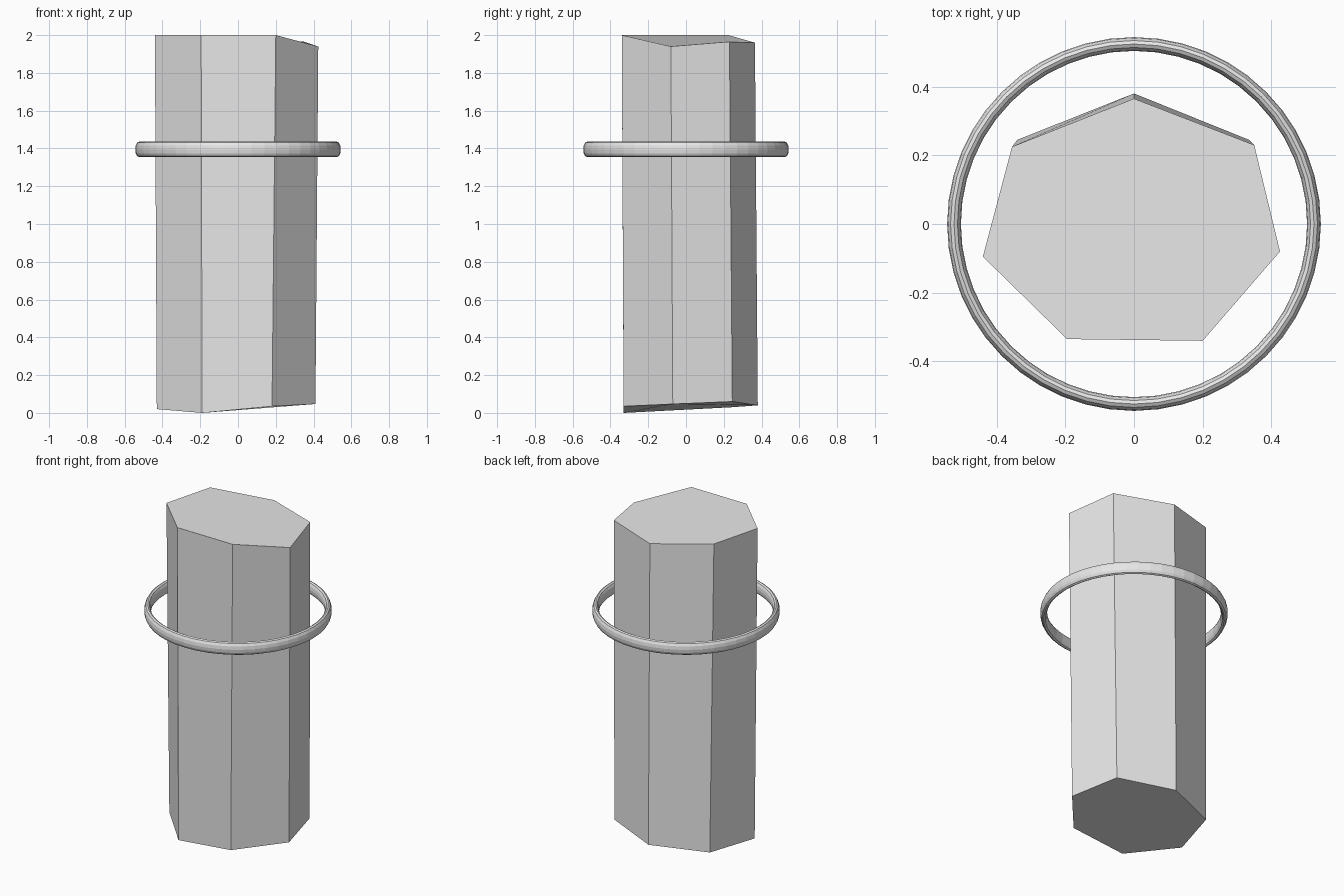
import bpy
import bmesh

default_cube = bpy.data.objects.get("Cube")
if default_cube:
    bpy.data.objects.remove(default_cube, do_unlink=True)


def make_material(name, value):
    material = bpy.data.materials.new(name)
    material.use_nodes = True
    colour = (value, value, value, 1)
    material.diffuse_color = colour
    material.node_tree.nodes["Principled BSDF"].inputs["Base Color"].default_value = colour
    return material


def make_column(name, bottom_outline, top_outline, material):
    """Join two matching outlines into a closed, flat-faced prism."""
    bm = bmesh.new()
    bottom = [bm.verts.new(point) for point in bottom_outline]
    top = [bm.verts.new(point) for point in top_outline]
    count = len(bottom)
    for i in range(count):
        j = (i + 1) % count
        bm.faces.new((bottom[i], bottom[j], top[j], top[i]))
    bm.faces.new(top)
    bm.faces.new(list(reversed(bottom)))
    bmesh.ops.recalc_face_normals(bm, faces=bm.faces)
    mesh = bpy.data.meshes.new(name)
    bm.to_mesh(mesh)
    bm.free()
    mesh.materials.append(material)
    column = bpy.data.objects.new(name, mesh)
    bpy.context.collection.objects.link(column)
    return column


grey = make_material("light_grey", 0.8)

# Seven-sided column with slightly tilted ends, outlines counter-clockwise from the back
bottom_outline = [
    (0, 0.38, 0.04), (-0.34, 0.245, 0.03), (-0.43, -0.08, 0.02), (-0.19, -0.33, 0),
    (0.18, -0.33, 0.035), (0.41, -0.07, 0.047), (0.335, 0.245, 0.06),
]
top_outline = [
    (0, 0.365, 1.96), (-0.355, 0.225, 2), (-0.44, -0.095, 2), (-0.195, -0.335, 2),
    (0.2, -0.34, 2), (0.425, -0.08, 1.94), (0.35, 0.23, 1.965),
]
make_column("column", bottom_outline, top_outline, grey)

# Floating ring, taller than it is thick
bpy.ops.mesh.primitive_torus_add(
    major_segments=48, minor_segments=12,
    major_radius=0.524, minor_radius=0.02, location=(0, 0, 1.395),
)
ring = bpy.context.object
ring.name = "ring"
ring.scale.z = 2.05
bpy.ops.object.transform_apply(location=False, rotation=False, scale=True)
ring.data.materials.append(grey)
